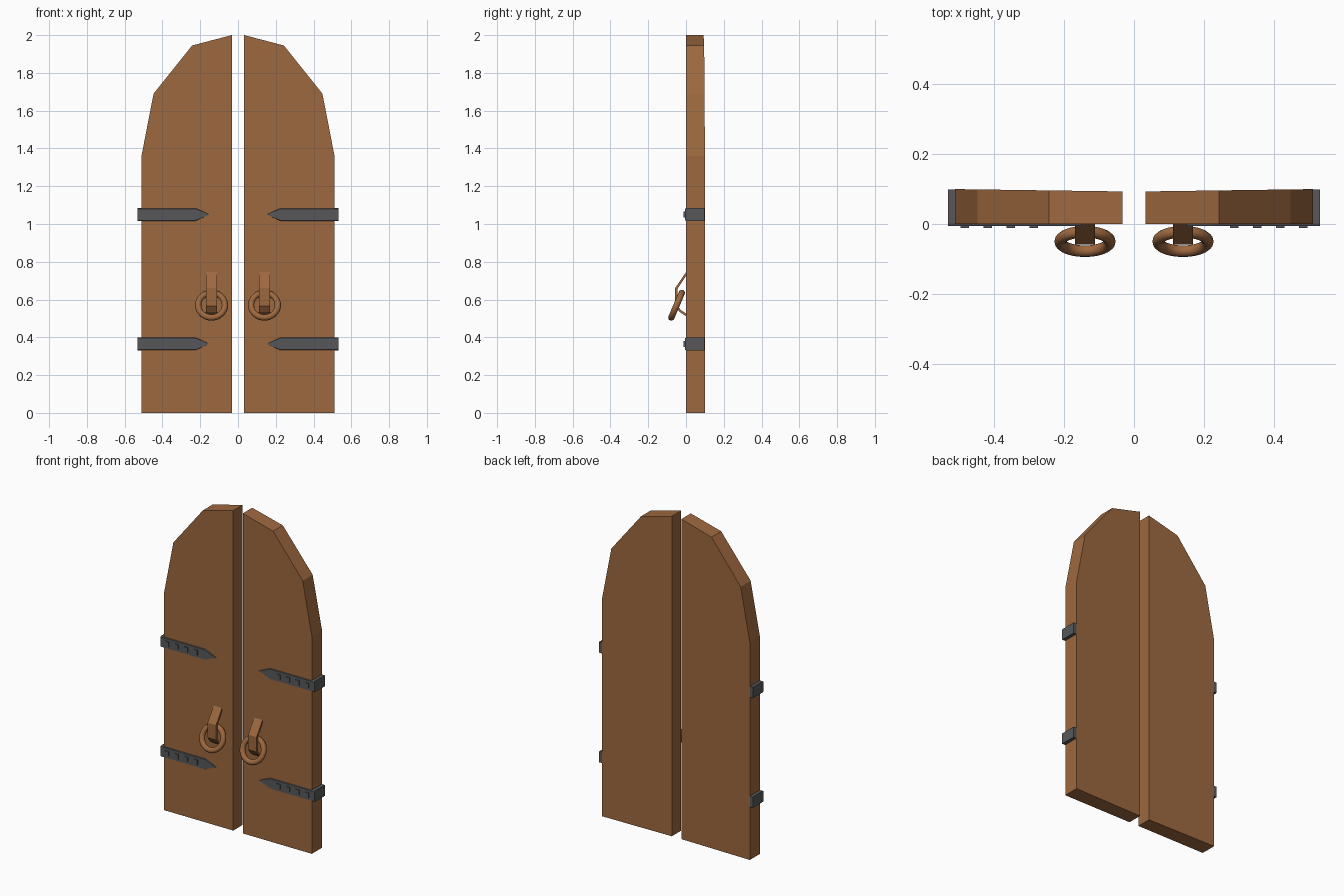
import bpy
import bmesh
import math
from mathutils import Matrix, Vector

cube = bpy.data.objects.get("Cube")
if cube:
    bpy.data.objects.remove(cube, do_unlink=True)


def material(name, rgb):
    mat = bpy.data.materials.new(name)
    mat.use_nodes = True
    mat.diffuse_color = (*rgb, 1)
    mat.node_tree.nodes["Principled BSDF"].inputs["Base Color"].default_value = (*rgb, 1)
    return mat


WOOD = material("warm brown", (0.34, 0.14, 0.05))
IRON = material("dark iron", (0.095, 0.097, 0.10))


def finish(name, bm, mat):
    """Turn a bmesh into an object mirrored to the other door leaf."""
    bmesh.ops.recalc_face_normals(bm, faces=bm.faces)
    mesh = bpy.data.meshes.new(name)
    bm.to_mesh(mesh)
    bm.free()
    mesh.materials.append(mat)
    obj = bpy.data.objects.new(name, mesh)
    bpy.context.collection.objects.link(obj)
    obj.modifiers.new("other_leaf", "MIRROR").use_mirror_merge = False
    return obj


def extrude_profile(points, offset):
    """Fill a closed outline and extrude it along offset."""
    bm = bmesh.new()
    face = bm.faces.new([bm.verts.new(p) for p in points])
    new = bmesh.ops.extrude_face_region(bm, geom=[face])["geom"]
    moved = [v for v in new if isinstance(v, bmesh.types.BMVert)]
    bmesh.ops.translate(bm, verts=moved, vec=offset)
    return bm


def add_box(bm, low, high):
    low, high = Vector(low), Vector(high)
    scale = Matrix.Diagonal((*(high - low), 1))
    bmesh.ops.create_cube(bm, size=1, matrix=Matrix.Translation((low + high) / 2) @ scale)


# Arched door leaf, slightly thicker towards the hinge side
outline = [(0.033, 0), (0.511, 0), (0.511, 1.36), (0.447, 1.69), (0.243, 1.945), (0.033, 2)]
bm = extrude_profile([(x, 0, z) for x, z in outline], (0, 0.093, 0))
for v in bm.verts:
    if v.co.y > 0.05:
        v.co.y += 0.014 * (v.co.x - 0.033)
finish("door_leaf", bm, WOOD)

# Pointed strap hinges with studs and a plate around the outer edge
for label, z in (("upper", 1.05), ("lower", 0.365)):
    h = 0.034
    strap = [(0.15, 0), (0.225, -h), (0.532, -h), (0.532, h), (0.225, h)]
    bm = extrude_profile([(x, 0.002, z + dz) for x, dz in strap], (0, -0.008, 0))
    for v in bm.verts:
        if v.co.y < 0:
            v.co.z = z + (v.co.z - z) * 0.9
    finish(label + "_hinge_strap", bm, IRON)

    bm = bmesh.new()
    add_box(bm, (0.509, 0.002, z - h), (0.532, 0.098, z + h))
    finish(label + "_hinge_edge_plate", bm, IRON)

    bm = bmesh.new()
    for i in range(4):
        x = 0.286 + i * 0.066
        add_box(bm, (x - 0.012, -0.012, z - 0.015), (x + 0.012, -0.004, z + 0.015))
    finish(label + "_hinge_studs", bm, IRON)

# Bent handle bracket, a flat bar that leaves the door and returns to it
outer = [(0, 0.745), (-0.058, 0.66), (-0.058, 0.567), (-0.035, 0.535), (0, 0.512)]
inner = [(0, 0.526), (-0.028, 0.545), (-0.046, 0.572), (-0.046, 0.656), (0, 0.724)]
bm = extrude_profile([(0.111, y, z) for y, z in outer + inner], (0.058, 0, 0))
finish("handle_bracket", bm, WOOD)

# Ring pull, hanging tilted through the bracket
bm = bmesh.new()
major, tube, around, sides = 0.071, 0.0165, 32, 12
rings = []
for i in range(around):
    a = math.tau * i / around
    ring = []
    for j in range(sides):
        b = math.tau * j / sides
        r = major + tube * math.cos(b)
        ring.append(bm.verts.new((r * math.cos(a), tube * math.sin(b), r * math.sin(a))))
    rings.append(ring)
for i in range(around):
    p, q = rings[i], rings[(i + 1) % around]
    for j in range(sides):
        k = (j + 1) % sides
        bm.faces.new((p[j], p[k], q[k], q[j])).smooth = True
tilt = Matrix.Translation((0.14, -0.05, 0.57)) @ Matrix.Rotation(math.radians(-23), 4, "X")
bmesh.ops.transform(bm, matrix=tilt, verts=bm.verts)
finish("ring_pull", bm, WOOD)
